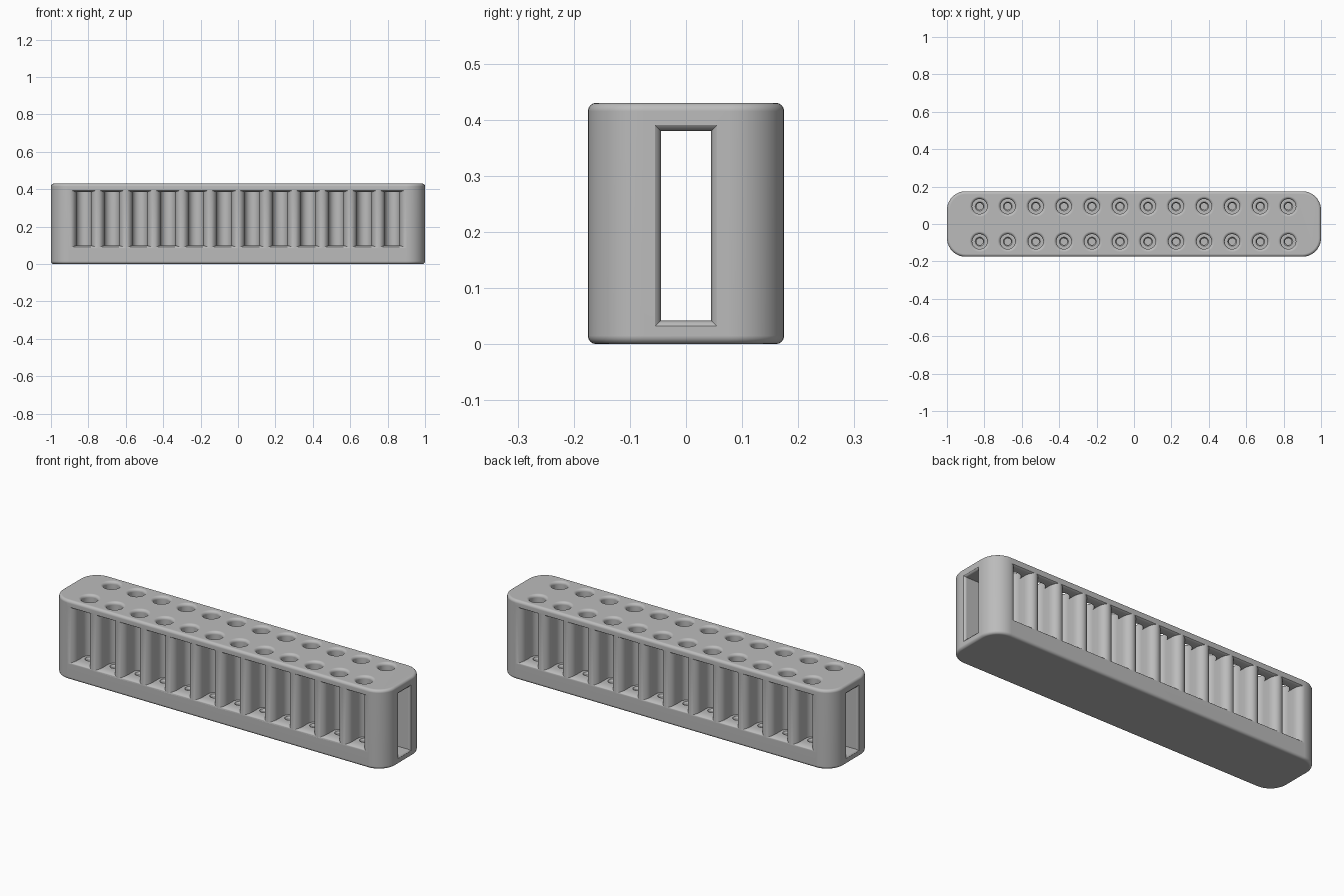
import bpy, bmesh
from math import sin, cos, pi, radians

if "Cube" in bpy.data.objects:
    bpy.data.objects.remove(bpy.data.objects["Cube"], do_unlink=True)

LENGTH, WIDTH, HEIGHT = 2.0, 0.35, 0.43
ROW_Y, PITCH, COUNT = 0.094, 0.15, 12
HOLE_R, SHELF_Z, WINDOW_TOP = 0.04, 0.1, 0.385
hole_x = [(i - (COUNT - 1) / 2) * PITCH for i in range(COUNT)]

grey = bpy.data.materials.new("plain grey")
grey.use_nodes = True
grey.diffuse_color = (0.5, 0.5, 0.5, 1)
grey.node_tree.nodes["Principled BSDF"].inputs["Base Color"].default_value = (0.5, 0.5, 0.5, 1)


def loft(bm, rings):
    """Closed solid through a stack of rings with equal point counts."""
    loops = [[bm.verts.new(p) for p in ring] for ring in rings]
    n = len(loops[0])
    for a, b in zip(loops, loops[1:]):
        for i in range(n):
            j = (i + 1) % n
            bm.faces.new((a[i], a[j], b[j], b[i]))
    bm.faces.new(loops[0][::-1])
    bm.faces.new(loops[-1])


def make_object(name, solids):
    bm = bmesh.new()
    for rings in solids:
        loft(bm, rings)
    bmesh.ops.recalc_face_normals(bm, faces=bm.faces)
    mesh = bpy.data.meshes.new(name)
    bm.to_mesh(mesh)
    bm.free()
    mesh.materials.append(grey)
    obj = bpy.data.objects.new(name, mesh)
    bpy.context.collection.objects.link(obj)
    return obj


def rounded_rect(inset, z, radius=0.1, steps=10):
    hx, hy, r = LENGTH / 2 - radius, WIDTH / 2 - radius, radius - inset
    ring = []
    for k, (sx, sy) in enumerate(((1, 1), (-1, 1), (-1, -1), (1, -1))):
        for i in range(steps + 1):
            a = (k + i / steps) * pi / 2
            ring.append((sx * hx + r * cos(a), sy * hy + r * sin(a), z))
    return ring


def body_rings(fillet=0.015, steps=4):
    arc = [i / steps * pi / 2 for i in range(steps + 1)]
    low = [rounded_rect(fillet * (1 - sin(a)), fillet * (1 - cos(a))) for a in arc]
    high = [rounded_rect(fillet * (1 - cos(a)), HEIGHT - fillet * (1 - sin(a))) for a in arc]
    return low + high


def tube_hole(x, y, fillet=0.015, steps=4, sides=32):
    # Small seat, straight bore, rounded rim
    profile = [(0.018, 0.04), (0.018, 0.09), (0.024, SHELF_Z), (HOLE_R, SHELF_Z)]
    for i in range(steps + 1):
        a = i / steps * pi / 2
        profile.append((HOLE_R + fillet * (1 - cos(a)), HEIGHT - fillet * (1 - sin(a))))
    profile.append((HOLE_R + fillet, HEIGHT + 0.05))
    turn = [2 * pi * i / sides for i in range(sides)]
    return [[(x + r * cos(t), y + r * sin(t), z) for t in turn] for r, z in profile]


def window(x, side, steps=6):
    # Opening in the long wall whose edges flare outward
    def ring(depth, grow):
        w = HOLE_R - 0.0005 + 0.037 * grow
        z0, z1 = SHELF_Z - 0.015 * grow, WINDOW_TOP + 0.012 * grow
        y = side * depth
        return [(x - w, y, z0), (x + w, y, z0), (x + w, y, z1), (x - w, y, z1)]
    rings = [ring(ROW_Y, 0)]
    for i in range(steps + 1):
        a = i / steps * pi / 2
        rings.append(ring(WIDTH / 2 - 0.04 * (1 - sin(a)), 1 - cos(a)))
    return rings + [ring(WIDTH / 2 + 0.03, 1)]


def channel():
    # Lengthwise tunnel with flared mouths
    def ring(x, g):
        return [(x, -0.045 - g, 0.042 - g), (x, 0.045 + g, 0.042 - g),
                (x, 0.045 + g, 0.38 + g), (x, -0.045 - g, 0.38 + g)]
    end = LENGTH / 2
    half = [(end - 0.012, 0), (end - 0.004, 0.004), (end, 0.01), (end + 0.05, 0.01)]
    return [ring(-x, g) for x, g in half[::-1]] + [ring(x, g) for x, g in half]


# Rack body and its cutters; alternate windows are cut apart as they overlap
rack = make_object("tube_rack", [body_rings()])
cutters = [
    make_object("channel_cutter", [channel()]),
    make_object("hole_cutter", [tube_hole(x, s * ROW_Y) for x in hole_x for s in (-1, 1)]),
    make_object("odd_window_cutter", [window(x, s) for x in hole_x[::2] for s in (-1, 1)]),
    make_object("even_window_cutter", [window(x, s) for x in hole_x[1::2] for s in (-1, 1)]),
]

bpy.ops.object.select_all(action="DESELECT")
rack.select_set(True)
bpy.context.view_layer.objects.active = rack
for cutter in cutters:
    cutter.hide_render = True
    cut = rack.modifiers.new(cutter.name, "BOOLEAN")
    cut.operation, cut.solver, cut.object = "DIFFERENCE", "EXACT", cutter
    bpy.ops.object.modifier_apply(modifier=cut.name)
    bpy.data.objects.remove(cutter, do_unlink=True)

# Smooth fillets, crisp creases, flat large faces
bpy.ops.object.shade_smooth_by_angle(angle=radians(30))
weighted = rack.modifiers.new("flat faces", "WEIGHTED_NORMAL")
weighted.keep_sharp = True
